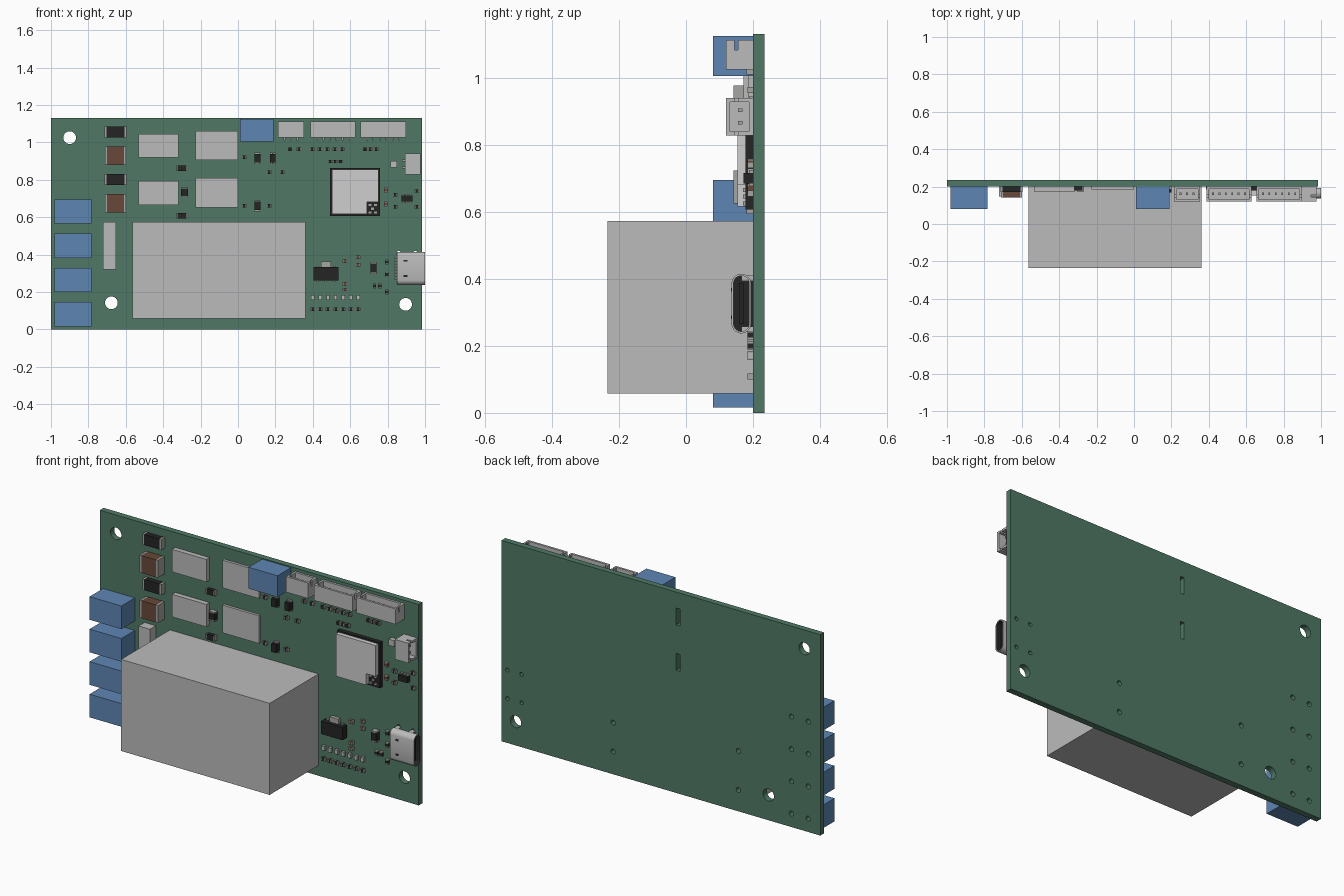
import bpy, bmesh, math
from mathutils import Matrix, Vector

if "Cube" in bpy.data.objects:
    bpy.data.objects.remove(bpy.data.objects["Cube"])


def material(name, *rgb):
    mat = bpy.data.materials.new(name)
    mat.use_nodes = True
    mat.diffuse_color = (*rgb, 1)
    mat.node_tree.nodes["Principled BSDF"].inputs["Base Color"].default_value = (*rgb, 1)
    return mat


GREEN = material("board green", .08, .19, .13)
GREY = material("plain grey", .5, .5, .5)
BLUE = material("terminal blue", .11, .24, .45)
BLACK = material("chip black", .018, .018, .018)
BROWN = material("ceramic brown", .14, .065, .042)
SHIELD = material("shield silver", .62, .62, .62)
METAL = material("solder metal", .38, .38, .37)
FACE = .2      # front plane of the board
BACK = .234    # back plane of the board


def finish(name, bm, mats):
    mesh = bpy.data.meshes.new(name)
    bmesh.ops.recalc_face_normals(bm, faces=bm.faces[:])
    bm.to_mesh(mesh)
    bm.free()
    for mat in mats:
        mesh.materials.append(mat)
    obj = bpy.data.objects.new(name, mesh)
    bpy.context.collection.objects.link(obj)
    return obj


def add_box(bm, x0, x1, z0, z1, front, back=FACE, slot=0):
    size = Matrix.Diagonal((x1 - x0, back - front, z1 - z0, 1))
    centre = Vector((x0 + x1, front + back, z0 + z1)) / 2
    verts = bmesh.ops.create_cube(bm, size=1, matrix=Matrix.Translation(centre) @ size)["verts"]
    for face in {f for v in verts for f in v.link_faces}:
        face.material_index = slot


def block(name, mat, *dims):
    bm = bmesh.new()
    add_box(bm, *dims)
    return finish(name, bm, [mat])


def chip(name, body, x, z, wide, tall, front, cap=.2, upright=False):
    """Body with a metal terminal at each end, along x or z."""
    bm = bmesh.new()
    a, b = wide / 2, tall / 2
    if upright:
        t = tall * cap
        add_box(bm, x - a, x + a, z - b + t, z + b - t, front)
        for low in (z - b, z + b - t):
            add_box(bm, x - a, x + a, low, low + t, front, FACE, 1)
    else:
        t = wide * cap
        add_box(bm, x - a + t, x + a - t, z - b, z + b, front)
        for low in (x - a, x + a - t):
            add_box(bm, low, low + t, z - b, z + b, front, FACE, 1)
    return finish(name, bm, [body, METAL])


def leaded(name, x, z, wide, tall, front, legs, upright=True):
    """Black package with thin legs on two opposite sides."""
    bm = bmesh.new()
    a, b = wide / 2, tall / 2
    add_box(bm, x - a, x + a, z - b, z + b, front)
    for side in (-1, 1):
        for i in range(legs):
            f = (i + .5) / legs * 2 - 1
            u, v = (x + f * a, z + side * b) if upright else (x + side * a, z + f * b)
            add_box(bm, u - .007, u + .007, v - .007, v + .007, FACE - .012, FACE, 1)
    return finish(name, bm, [BLACK, METAL])


# Board with mounting holes, pin holes and relay slots
board = block("circuit_board", GREEN, -1, .985, 0, 1.13, FACE, BACK)
bm = bmesh.new()


def drill(x, z, radius, sides=12):
    spot = Matrix.Translation((x, FACE, z)) @ Matrix.Rotation(math.pi / 2, 4, "X")
    bmesh.ops.create_cone(bm, cap_ends=True, segments=sides, radius1=radius,
                          radius2=radius, depth=.2, matrix=spot)


for x, z in ((-.9, 1.025), (-.677, .142), (.896, .134)):
    drill(x, z, .034, 32)
for x, z in ((.29, .29), (.29, .127), (-.49, .34), (-.49, .12)):
    drill(x, z, .014)
for row in range(4):
    for x in (-.82, -.925):
        drill(x, .075 + row * .182, .014)
for z in (.41, .25):
    for x in (.948, .86):
        drill(x, z, .011)
for z in (.95, .695):
    add_box(bm, -.125, -.102, z - .005, z + .09, .1, .3)
cutter = finish("hole_cutter", bm, [GREEN])
cutter.hide_render = True
mod = board.modifiers.new("holes", "BOOLEAN")
mod.object = cutter
mod.solver = "EXACT"
bpy.context.view_layer.objects.active = board
bpy.ops.object.modifier_apply(modifier=mod.name)
bpy.data.objects.remove(cutter)

# Screw terminals, power module, relays and fuse
for row in range(4):
    low = .016 + row * .183
    block("side_terminal", BLUE, -.98, -.782, low, low + .13, .08)
block("top_terminal", BLUE, .01, .19, 1.005, 1.125, .08)
block("power_module", GREY, -.564, .361, .058, .573, -.234)
block("fuse", GREY, -.722, -.652, .32, .573, .148)
for low in (0, -.253):
    block("small_relay", GREY, -.532, -.318, .919 + low, 1.046 + low, .172)
    block("large_relay", GREY, -.227, 0, .906 + low, 1.062 + low, .185)

# Large resistors and ceramic capacitors on the left
for low in (0, -.254):
    chip("power_resistor", BLACK, -.655, 1.055 + low, .12, .06, .17, .1)
    chip("ceramic_capacitor", BROWN, -.655, .928 + low, .114, .098, .142, .1)
for z in (.862, .608):
    chip("diode", BLACK, -.3, z, .056, .03, .18, .1)
chip("middle_diode", BLACK, -.286, .733, .036, .052, .175, .12, True)


# Open plug sockets: walls, floor and a row of contact pins
def socket(name, a0, a1, b0, b1, pins, sideways=False):
    bm = bmesh.new()
    wall = .012

    def put(p0, p1, q0, q1, front, back, slot=0):
        dims = (q0, q1, p0, p1) if sideways else (p0, p1, q0, q1)
        add_box(bm, *dims, front, back, slot)

    put(a0, a1, b0, b0 + .025, .12, FACE)
    put(a0, a1, b0, b1, .12, .12 + wall)
    put(a0, a1, b0 + .02, b1, FACE - wall, FACE)
    for edge in (a0, a1 - wall):
        put(edge, edge + wall, b0, b1, .12, .145)
        put(edge, edge + wall, b0 + .02, b1, .155, FACE)
        put(edge, edge + wall, b0, b1 - .03, .14, .16)
    for i in range(pins):
        a = a0 + (a1 - a0) * (i + 1) / (pins + 1)
        put(a - .005, a + .005, b0 - .015, b0, FACE - .02, FACE, 1)
        put(a - .005, a + .005, b0, b1 - .02, .155, .168, 1)
    finish(name, bm, [GREY, METAL])


socket("short_socket", .215, .353, 1.025, 1.112, 3)
socket("middle_socket", .388, .628, 1.025, 1.112, 6)
socket("long_socket", .654, .897, 1.025, 1.112, 6)
socket("side_socket", .828, .94, .893, .976, 2, True)
block("socket_pad", GREY, .815, .85, .865, .9, .175)

# Wireless module: black carrier, stepped shield and tiny antenna parts
block("module_carrier", BLACK, .493, .759, .607, .863, .178)
block("shield_upper", SHIELD, .502, .75, .68, .854, .153, .178)
block("shield_lower", SHIELD, .502, .69, .616, .68, .153, .178)
for x, z in ((.705, .665), (.735, .665), (.72, .645), (.705, .625), (.735, .625)):
    block("antenna_part", METAL, x - .008, x + .008, z - .006, z + .006, .17, .178)

# Transistors, regulator and other leaded packages
for x, z in ((.104, .915), (.186, .915), (.104, .66)):
    leaded("transistor", x, z, .03, .045, .168, 2)
leaded("sensor_chip", .903, .7, .058, .032, .172, 3)
leaded("regulator", .47, .297, .134, .072, .162, 3)
block("regulator_tab", METAL, .444, .498, .33, .362, .18)
chip("clamp_diode", BLACK, .725, .328, .032, .062, .17, .12, True)


# Small resistors and capacitors
def smalls(name, body, z, columns, upright=False):
    for x in columns:
        size = (.018, .026) if upright else (.024, .018)
        chip(name, body, x, z, *size, .184, .22, upright)


smalls("resistor", BLACK, .963, (.278, .326, .396, .438, .478, .518, .558, .679, .708, .738))
smalls("resistor", BLACK, .898, (.492, .519, .548))
smalls("resistor", BLACK, .84, (.167, .236))
smalls("resistor", BLACK, .92, (.034,))
smalls("resistor", BLACK, .662, (.034, .167))
smalls("resistor", BLACK, .232, (.73, .758), True)
smalls("resistor", BLACK, .74, (.955,))
smalls("resistor", BLACK, .655, (.84, .955))
smalls("resistor", BLACK, .72, (.84,))
smalls("capacitor", BROWN, .745, (.79,), True)
smalls("capacitor", BROWN, .67, (.79,), True)
for z in (.36, .294, .2):
    smalls("port_resistor", BLACK, z, (.795,), True)
for z in (.385, .345):
    smalls("capacitor", BROWN, z, (.643,))
for z in (.364, .245, .213):
    smalls("capacitor", BROWN, z, (.572,))
columns = [.4 + i * .0405 for i in range(7)]
smalls("indicator", GREY, .171, columns, True)
smalls("indicator_resistor", BLACK, .108, columns)

# Charging port: rounded shell, hollow on the outer end
bm = bmesh.new()
radius, middle, ring = .029, .326, []
for i in range(24):
    angle = math.tau * (i + .5) / 24
    shift = .06 if math.sin(angle) > 0 else -.06
    ring.append(bm.verts.new((.85, .165 + radius * math.cos(angle),
                              middle + shift + radius * math.sin(angle))))
base = bm.faces.new(ring)
end = bmesh.ops.extrude_face_region(bm, geom=[base], use_keep_orig=True)["geom"]
bmesh.ops.translate(bm, vec=(.15, 0, 0), verts=[g for g in end if isinstance(g, bmesh.types.BMVert)])
cap = next(g for g in end if isinstance(g, bmesh.types.BMFace))
bmesh.ops.recalc_face_normals(bm, faces=bm.faces[:])
bmesh.ops.inset_region(bm, faces=[cap], thickness=.006)
pit = bmesh.ops.extrude_discrete_faces(bm, faces=[cap])["faces"][0]
bmesh.ops.translate(bm, vec=(-.11, 0, 0), verts=pit.verts[:])
for face in {f for v in pit.verts for f in v.link_faces}:
    face.material_index = 1
port = finish("charging_port", bm, [GREY, BLACK])
bpy.ops.object.select_all(action="DESELECT")
port.select_set(True)
bpy.context.view_layer.objects.active = port
bpy.ops.object.shade_smooth_by_angle(angle=math.radians(35))
block("port_tongue", BLACK, .885, .985, .265, .387, .158, .172)
block("port_rear", BLACK, .852, .864, .245, .407, .15)
for z in (.25, .402):
    for x in (.86, .948):
        block("port_leg", GREY, x - .013, x + .013, z - .008, z + .008, .165, .21)
for z in (.285, .367):
    block("port_spring", BLACK, .885, .905, z - .005, z + .005, .1345, .137)
for i in range(8):
    z = .27 + i * .016
    block("port_contact", METAL, .835, .85, z - .004, z + .004, .19)
